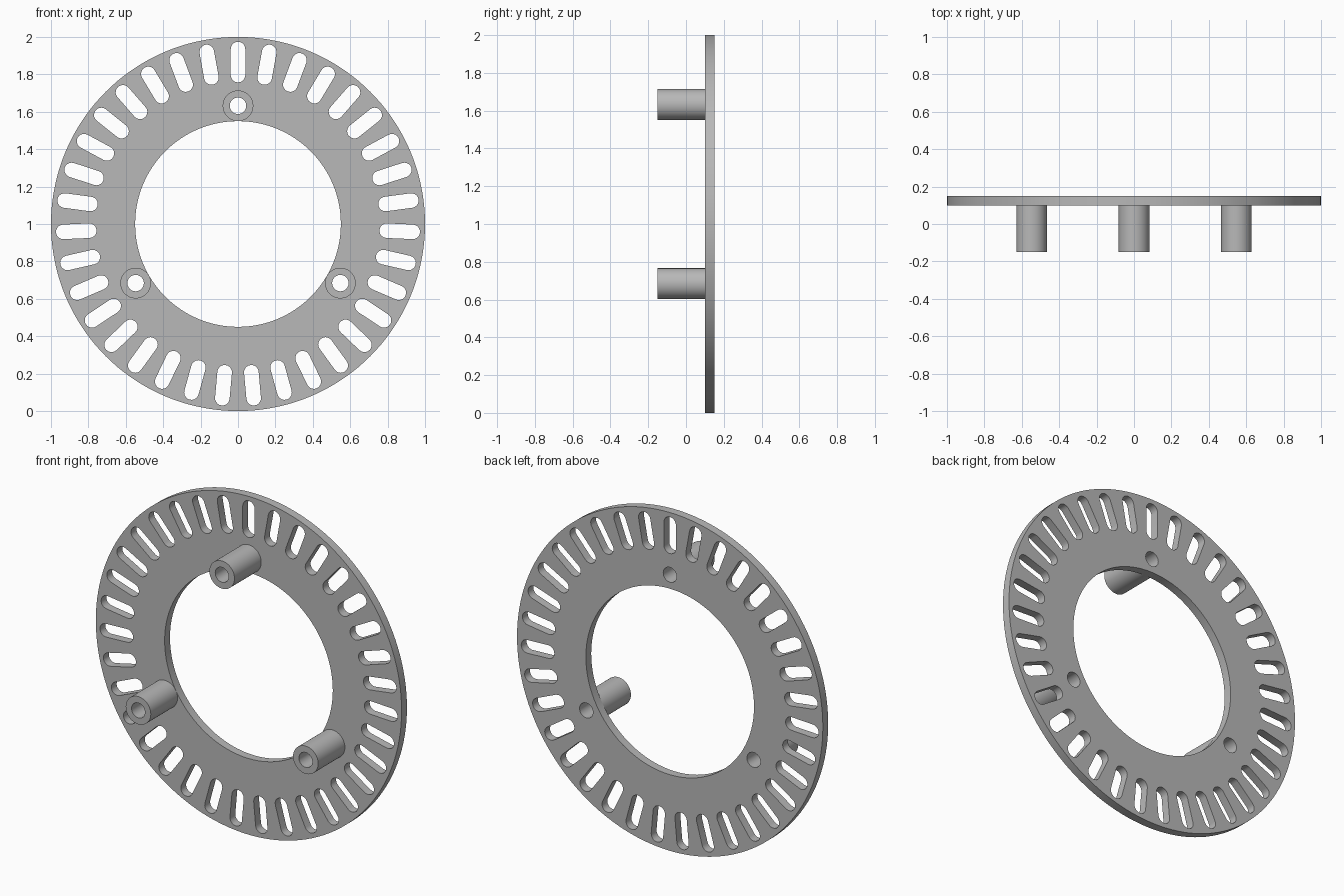
import bpy, bmesh, math
from math import sin, cos, pi

if "Cube" in bpy.data.objects:
    bpy.data.objects.remove(bpy.data.objects["Cube"])

SLOTS = 35
SLOT_IN, SLOT_OUT, SLOT_R = 0.757, 0.974, 0.039
BOSS_AT, BOSS_R, HOLE_R = 0.632, 0.082, 0.044

grey = bpy.data.materials.new("grey metal")
grey.diffuse_color = (0.48, 0.48, 0.48, 1)
grey.use_nodes = True
grey.node_tree.nodes["Principled BSDF"].inputs["Base Color"].default_value = grey.diffuse_color


def circle(r, n, cx=0, cy=0):
    return [(cx + r * cos(2 * pi * i / n), cy + r * sin(2 * pi * i / n)) for i in range(n)]


def slot(angle, n=10):
    """Radial rounded slot outline, pointing along angle."""
    pts = []
    for centre, start in ((SLOT_OUT - SLOT_R, -pi / 2), (SLOT_IN + SLOT_R, pi / 2)):
        for i in range(n + 1):
            t = start + pi * i / n
            pts.append((centre + SLOT_R * cos(t), SLOT_R * sin(t)))
    c, s = cos(angle), sin(angle)
    return [(x * c - y * s, x * s + y * c) for x, y in pts]


def extrude_outlines(name, outlines, y0, y1):
    """Filled outlines (inner ones become holes) as a solid from y0 to y1."""
    curve = bpy.data.curves.new(name, 'CURVE')
    curve.dimensions = '2D'
    curve.fill_mode = 'BOTH'
    curve.extrude = (y1 - y0) / 2
    for pts in outlines:
        sp = curve.splines.new('POLY')
        sp.points.add(len(pts) - 1)
        for p, (x, y) in zip(sp.points, pts):
            p.co = (x, y, 0, 1)
        sp.use_cyclic_u = True
    ob = bpy.data.objects.new(name, curve)
    bpy.context.collection.objects.link(ob)
    ob.location = (0, (y0 + y1) / 2, 1)
    ob.rotation_euler = (pi / 2, 0, 0)
    bpy.ops.object.select_all(action='DESELECT')
    ob.select_set(True)
    bpy.context.view_layer.objects.active = ob
    bpy.ops.object.convert(target='MESH')
    ob = bpy.context.object
    # weld caps to walls
    bm = bmesh.new()
    bm.from_mesh(ob.data)
    bmesh.ops.remove_doubles(bm, verts=bm.verts, dist=1e-5)
    bmesh.ops.recalc_face_normals(bm, faces=bm.faces)
    bm.to_mesh(ob.data)
    bm.free()
    ob.data.materials.clear()
    ob.data.materials.append(grey)
    bpy.ops.object.shade_smooth_by_angle(angle=math.radians(30))
    return ob


boss_centres = [(BOSS_AT * cos(pi / 2 + k * 2 * pi / 3), BOSS_AT * sin(pi / 2 + k * 2 * pi / 3))
                for k in range(3)]

# Ring plate with radial slots, central opening and screw holes
outlines = [circle(1.0, 144), circle(0.55, 96)]
outlines += [slot(pi / 2 + k * 2 * pi / SLOTS) for k in range(SLOTS)]
outlines += [circle(HOLE_R, 32, x, y) for x, y in boss_centres]
extrude_outlines("slotted_ring_plate", outlines, 0.10, 0.15)

# Hollow standoffs on the front face
for k, (x, y) in enumerate(boss_centres):
    extrude_outlines(f"standoff_{k + 1}",
                     [circle(BOSS_R, 48, x, y), circle(HOLE_R, 32, x, y)], -0.15, 0.10)
